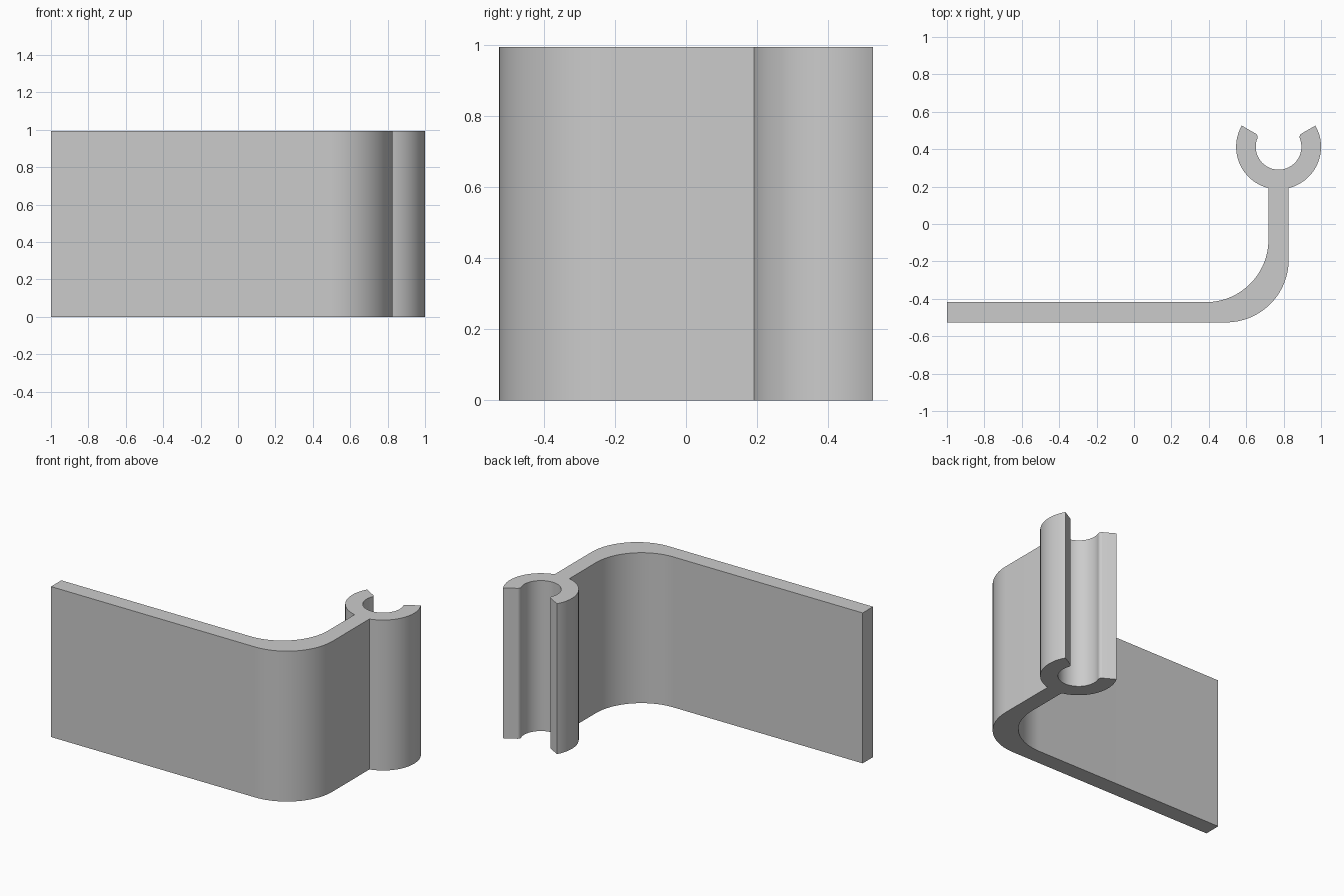
import bpy, bmesh
from math import radians, degrees, sin, cos, asin

cube = bpy.data.objects.get("Cube")
if cube:
    bpy.data.objects.remove(cube, do_unlink=True)

# Main dimensions
HEIGHT = 0.995
THICK = 0.108
FRONT = -0.526
BEND_R = 0.335
CX, CY = 0.773, 0.4125          # clip centre
R_OUT, R_IN = 0.227, 0.122
LIP_R = 0.022                   # rounding of the clip lips
TIP = 30                        # angle of the clip opening face
ARM_RIGHT, ARM_LEFT = CX + THICK / 2, CX - THICK / 2


def arc(cx, cy, r, start, end, steps):
    """Points on an arc, angles in degrees."""
    angles = [radians(start + (end - start) * i / steps) for i in range(steps + 1)]
    return [(cx + r * cos(a), cy + r * sin(a)) for a in angles]


# Right half of the clip: outer wall, opening face, rounded lip, inner wall
join = degrees(asin(THICK / 2 / R_OUT))
lip = TIP - degrees(asin(LIP_R / (R_IN + LIP_R)))
lip_x = CX + (R_IN + LIP_R) * cos(radians(lip))
lip_y = CY + (R_IN + LIP_R) * sin(radians(lip))
half_clip = arc(CX, CY, R_OUT, join - 90, TIP, 28)
half_clip += arc(lip_x, lip_y, LIP_R, TIP + 90, lip + 180, 8)
half_clip += arc(CX, CY, R_IN, lip, -90, 28)[1:]
other_half = [(2 * CX - x, y) for x, y in reversed(half_clip[:-1])]

# Whole outline, counter-clockwise seen from above
outline = [(-1, FRONT)]
outline += arc(ARM_RIGHT - BEND_R, FRONT + BEND_R, BEND_R, -90, 0, 28)
outline += half_clip + other_half
outline += arc(ARM_LEFT - BEND_R, FRONT + THICK + BEND_R, BEND_R, 0, -90, 28)
outline += [(-1, FRONT + THICK)]

# Extrude the outline upwards
bm = bmesh.new()
base = bm.faces.new([bm.verts.new((x, y, 0)) for x, y in outline])
top = bmesh.ops.extrude_face_region(bm, geom=[base], use_keep_orig=True)["geom"]
bmesh.ops.translate(bm, vec=(0, 0, HEIGHT),
                    verts=[v for v in top if isinstance(v, bmesh.types.BMVert)])
bmesh.ops.recalc_face_normals(bm, faces=bm.faces[:])
mesh = bpy.data.meshes.new("clip_bracket")
bm.to_mesh(mesh)
bm.free()

# Plain grey material
grey = bpy.data.materials.new("light grey")
grey.use_nodes = True
colour = (0.6, 0.6, 0.6, 1)
grey.diffuse_color = colour
grey.node_tree.nodes["Principled BSDF"].inputs["Base Color"].default_value = colour
mesh.materials.append(grey)

bracket = bpy.data.objects.new("clip_bracket", mesh)
bpy.context.collection.objects.link(bracket)
bpy.ops.object.select_all(action="DESELECT")
bracket.select_set(True)
bpy.context.view_layer.objects.active = bracket
bpy.ops.object.shade_smooth_by_angle(angle=radians(30))
